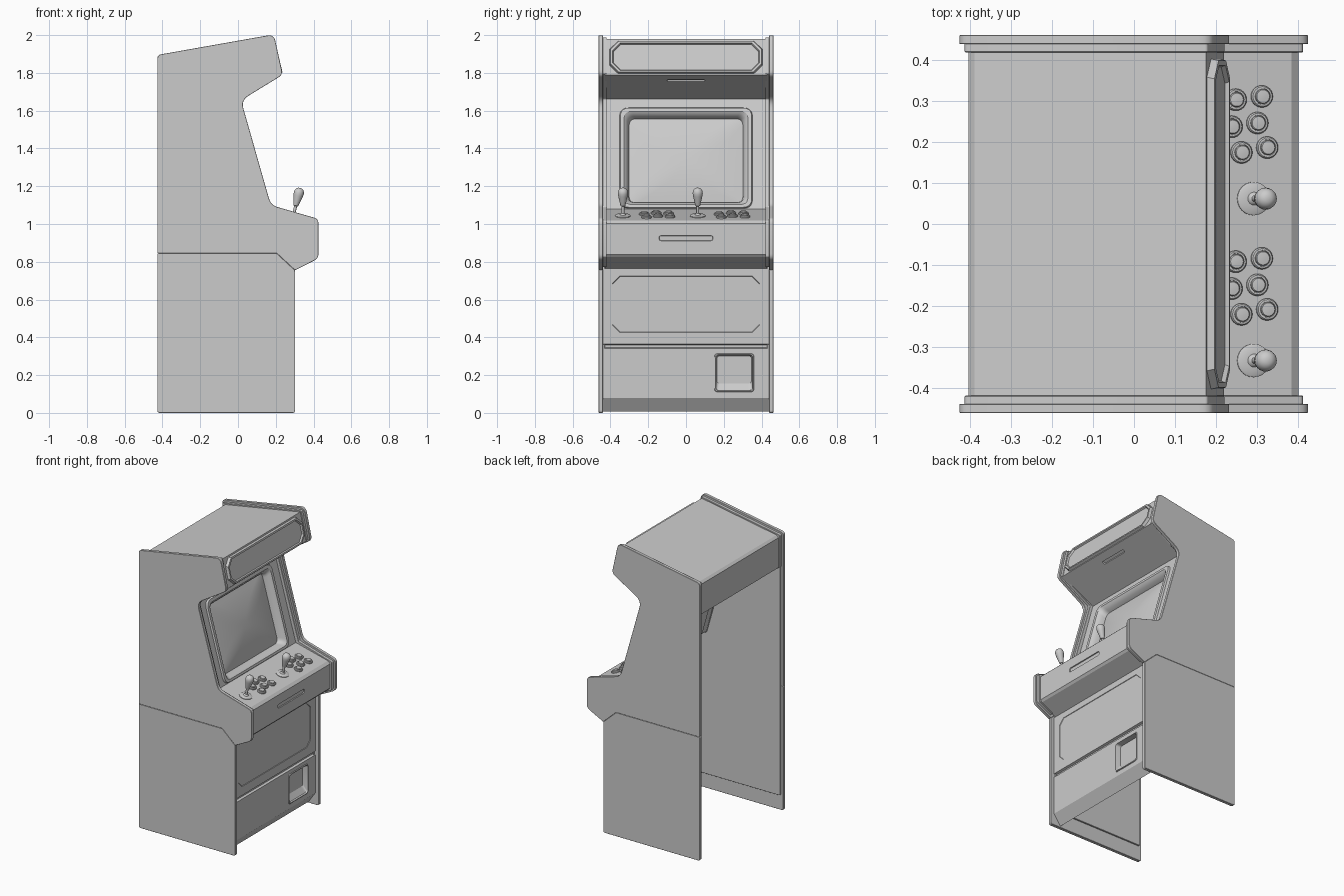
import bpy, bmesh, math
from mathutils import Vector

cube = bpy.data.objects.get("Cube")
if cube:
    bpy.data.objects.remove(cube, do_unlink=True)

grey = bpy.data.materials.new("plain grey")
grey.use_nodes = True
grey.diffuse_color = (0.6, 0.6, 0.6, 1)
grey.node_tree.nodes["Principled BSDF"].inputs["Base Color"].default_value = (0.6, 0.6, 0.6, 1)
parts = []


def loft(name, rings, closed=False):
    """Skin a list of matching point rings, capping the last (and the first if closed)."""
    bm = bmesh.new()
    loops = [[bm.verts.new(p) for p in ring] for ring in rings]
    for low, high in zip(loops, loops[1:]):
        for i in range(len(low)):
            j = (i + 1) % len(low)
            bm.faces.new((low[i], low[j], high[j], high[i]))
    bm.faces.new(loops[-1])
    if closed:
        bm.faces.new(loops[0][::-1])
        bmesh.ops.recalc_face_normals(bm, faces=bm.faces)
    mesh = bpy.data.meshes.new(name)
    bm.to_mesh(mesh)
    bm.free()
    mesh.materials.append(grey)
    obj = bpy.data.objects.new(name, mesh)
    bpy.context.collection.objects.link(obj)
    parts.append(obj)
    return obj


def rounded(points, radii, seg=4):
    """Round polygon corners by one radius or a list of them; seg=1 gives a chamfer."""
    pts = [Vector(p) for p in points]
    if not isinstance(radii, list):
        radii = [radii] * len(pts)
    out = []
    for i, (p, r) in enumerate(zip(pts, radii)):
        a = p + (pts[i - 1] - p).normalized() * r
        b = p + (pts[(i + 1) % len(pts)] - p).normalized() * r
        for k in range(seg + 1):
            t = k / seg
            out.append(a * (1 - t) ** 2 + p * 2 * t * (1 - t) + b * t * t)
    return out


def inset(points, d):
    """Offset a counter-clockwise polygon inwards."""
    pts = [Vector(p) for p in points]
    out = []
    for i, p in enumerate(pts):
        e = (p - pts[i - 1]).normalized()
        f = (pts[(i + 1) % len(pts)] - p).normalized()
        n, m = Vector((-e.y, e.x)), Vector((-f.y, f.x))
        out.append(p + (n + m) * d / (1 + n.dot(m)))
    return out


def board(name, outline, y0, y1, bevel=0.0015):
    """Upright board with softened rims."""
    b = bevel if y1 > y0 else -bevel
    small = inset(outline, bevel)
    steps = ((small, y0), (outline, y0 + b), (outline, y1 - b), (small, y1))
    return loft(name, [[(p.x, y, p.y) for p in ring] for ring, y in steps], True)


def sym(w, v0, v1, r, h):
    return (-w, w, v0, v1, r, h)


def panel(name, a, b, w, rings=(), seg=5):
    """Sheet from a to b in side section; rings step in or out of its surface."""
    a, b = Vector((a[0], 0, a[1])), Vector((b[0], 0, b[1]))
    u, v = Vector((0, 1, 0)), (b - a).normalized()
    n = u.cross(v)
    loops = []
    for u0, u1, v0, v1, r, h in [sym(w, 0, (b - a).length, 0.0005, 0), *rings]:
        rect = rounded([(u0, v0), (u1, v0), (u1, v1), (u0, v1)], r, seg)
        loops.append([a + u * p.x + v * p.y + n * h for p in rect])
    return loft(name, loops)


def lathe(name, profile, loc, tilt, n=24):
    rings = [[(r * math.cos(i * math.tau / n), r * math.sin(i * math.tau / n), h)
              for i in range(n)] for r, h in profile]
    obj = loft(name, rings)
    obj.location = loc
    obj.rotation_euler = (0, tilt, 0)
    return obj


# Side boards: outer skin split at the waist seam, thin lining, and an edge trim
BACK = -0.427
seam = [(0.302, 0.755), (0.205, 0.845), (BACK, 0.845)]
seam_radii = [0.006] * 3
lower = seam + [(BACK, 0), (0.302, 0)]
head = [(0.426, 0.818), (0.426, 1.027), (0.174, 1.1), (0.016, 1.655),
        (0.237, 1.79), (0.19, 2.004), (BACK, 1.895)]
head_radii = [0.024, 0.024, 0.035, 0.045, 0.026, 0.034, 0.02]
upper = seam[::-1] + head
lining = [(BACK, 0.085), (0.22, 0.085), (0.286, 0.13), (0.286, 0.77)] + head
trim = inset(upper, 0.013)[2:] + [Vector((BACK + 0.013, 1.66))]
trim += [Vector((BACK + 0.035, 1.66))] + inset(upper, 0.037)[:1:-1]
for side, s in (("rear_side", 1), ("front_side", -1)):
    board(side + "_lower_board", rounded(lower, seam_radii + [0.014] * 2), 0.44 * s, 0.462 * s)
    board(side + "_upper_board", rounded(upper, seam_radii + head_radii), 0.44 * s, 0.462 * s)
    board(side + "_lining", rounded(inset(lining, 0.016), 0.012), 0.43 * s, 0.442 * s)
    board(side + "_trim", rounded(trim, 0.008), 0.42 * s, 0.442 * s)

# Lower front: kick plate, coin door panel, groove and decorated panel
LOW, WIDE, FRONT = 0.441, 0.43, 0.276
panel("kick_plate", (FRONT - 0.05, 0.008), (FRONT, 0.08), LOW)
panel("coin_door_panel", (FRONT, 0.08), (FRONT, 0.34), LOW, [
    (0.15, 0.36, 0.03, 0.235, 0.02, 0), (0.152, 0.358, 0.032, 0.233, 0.02, 0.005),
    (0.157, 0.353, 0.037, 0.228, 0.018, 0.005), (0.159, 0.351, 0.039, 0.226, 0.018, -0.006),
    (0.163, 0.347, 0.076, 0.222, 0.018, -0.03)])
panel("groove_bottom", (FRONT, 0.34), (FRONT - 0.015, 0.345), LOW)
panel("groove_back", (FRONT - 0.015, 0.345), (FRONT - 0.015, 0.36), LOW)
panel("groove_top", (FRONT - 0.015, 0.36), (FRONT, 0.365), LOW)
panel("lower_front_panel", (FRONT, 0.365), (FRONT, 0.765), LOW, [
    sym(0.39, 0.06, 0.36, 0.04, 0), sym(0.388, 0.062, 0.358, 0.04, -0.003)], 1)

# Control box
DECK_FRONT, DECK_BACK = Vector((0.385, 1.019)), Vector((0.142, 1.079))
panel("control_box_underside", (FRONT, 0.765), (0.39, 0.824), WIDE)
panel("control_box_lower_edge", (0.39, 0.824), (0.402, 0.838), WIDE)
panel("control_box_front", (0.402, 0.838), (0.402, 1.003), WIDE, [
    sym(0.143, 0.073, 0.101, 0.013, 0), sym(0.141, 0.075, 0.099, 0.011, -0.006)])
panel("control_box_upper_edge", (0.402, 1.003), DECK_FRONT, WIDE)
panel("control_deck", DECK_FRONT, DECK_BACK, WIDE)

# Monitor surround with raised rim and domed glass
dome = []
for k in range(8):
    t = 1 - k / 8
    dome.append(sym(0.301 * t, 0.276 - 0.23 * t, 0.276 + 0.23 * t,
                    t * (0.035 + 0.19 * (1 - t)), -0.012 - 0.028 * t * t))
SCREEN_TOP = (-0.02, 1.662)
panel("monitor", DECK_BACK, SCREEN_TOP, WIDE, [
    sym(0.352, 0.003, 0.557, 0.05, 0), sym(0.348, 0.006, 0.553, 0.05, 0.012),
    sym(0.328, 0.022, 0.533, 0.04, 0.012), sym(0.318, 0.03, 0.523, 0.035, 0.004),
    sym(0.306, 0.04, 0.511, 0.035, -0.015), *dome])

# Marquee head, roof and rear hood
HEAD_LOW, HEAD_TOP = (0.220, 1.79), (0.176, 1.979)
panel("marquee_underside", SCREEN_TOP, HEAD_LOW, WIDE, [
    sym(0.10, 0.198, 0.220, 0.008, 0), sym(0.098, 0.200, 0.218, 0.007, -0.008)])
panel("marquee", HEAD_LOW, HEAD_TOP, WIDE, [
    sym(0.404, 0.006, 0.184, 0.045, 0), sym(0.40, 0.010, 0.180, 0.045, 0.018),
    sym(0.388, 0.020, 0.168, 0.04, 0.018), sym(0.384, 0.024, 0.164, 0.04, 0.008)], 1)
panel("roof", HEAD_TOP, (-0.39, 1.879), WIDE)
panel("roof_rear_edge", (-0.39, 1.879), (-0.405, 1.865), WIDE)
panel("rear_hood", (-0.405, 1.865), (-0.405, 1.66), WIDE)

# Joysticks and buttons standing square to the sloping deck
slope = DECK_BACK - DECK_FRONT
tilt = math.atan2(slope.y, -slope.x)


def on_deck(x, y):
    return (x, y, DECK_FRONT.y + (x - DECK_FRONT.x) * slope.y / slope.x)


stick = [(0.041, 0), (0.041, 0.004), (0.036, 0.007), (0.016, 0.008), (0.012, 0.014),
         (0.008, 0.016), (0.008, 0.055), (0.013, 0.057), (0.016, 0.07), (0.025, 0.11),
         (0.027, 0.125), (0.025, 0.138), (0.018, 0.148), (0.008, 0.153)]
button = [(0.027, 0), (0.027, 0.006), (0.024, 0.010), (0.020, 0.010), (0.0195, 0.007),
          (0.018, 0.007), (0.018, 0.014), (0.016, 0.016), (0.006, 0.017)]
layout = [(0.312, 0.312), (0.248, 0.304), (0.301, 0.247), (0.238, 0.238),
          (0.325, 0.187), (0.262, 0.175)]
for player, shift in (("second", 0), ("first", -0.396)):
    lathe(player + "_joystick", stick, on_deck(0.292, 0.062 + shift), tilt)
    for i, (x, y) in enumerate(layout, 1):
        lathe(f"{player}_button_{i}", button, on_deck(x, y + shift), tilt)

# Smooth rounded parts, keep edges crisp
bpy.ops.object.select_all(action="DESELECT")
for obj in parts:
    obj.select_set(True)
bpy.context.view_layer.objects.active = parts[0]
bpy.ops.object.shade_smooth_by_angle(angle=math.radians(30))
